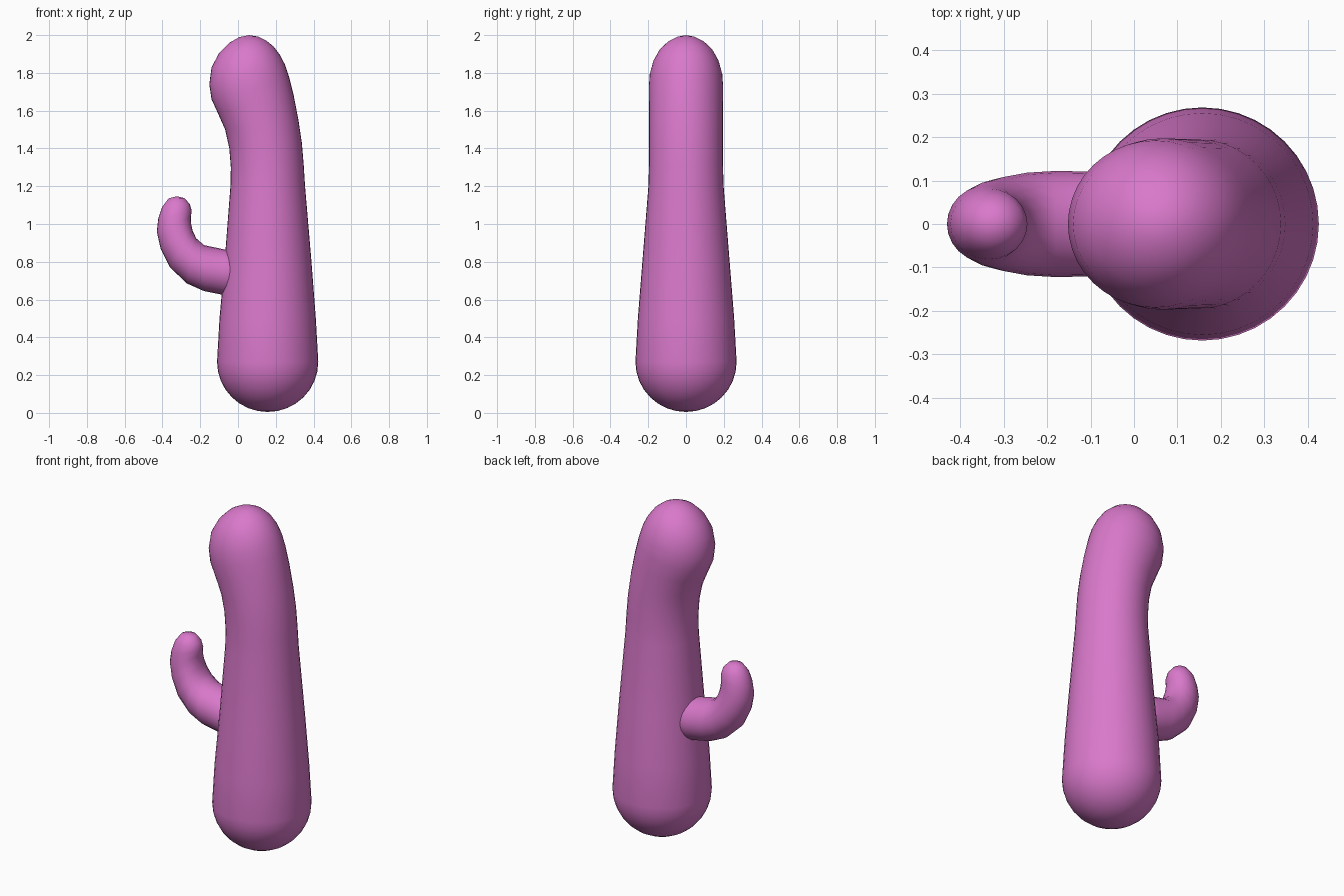
import bpy, bmesh, math
from mathutils import Vector

pink = bpy.data.materials.new("orchid pink")
pink.diffuse_color = (0.70, 0.19, 0.60, 1)


def loft(name, rings, start, end, segments):
    """Skin elliptical rings, each (x1, z1, x2, z2, half width in y), closed by end points."""
    bm = bmesh.new()
    loops = []
    for x1, z1, x2, z2, ry in rings:
        a, b = Vector((x1, 0, z1)), Vector((x2, 0, z2))
        mid, half = (a + b) / 2, (b - a) / 2
        loop = []
        for i in range(segments):
            t = 2 * math.pi * i / segments
            loop.append(bm.verts.new(mid + half * math.cos(t) + Vector((0, ry * math.sin(t), 0))))
        loops.append(loop)
    for lo, hi in zip(loops, loops[1:]):
        for i in range(segments):
            j = (i + 1) % segments
            bm.faces.new((lo[i], lo[j], hi[j], hi[i]))
    for loop, point in ((loops[0], start), (loops[-1], end)):
        pole = bm.verts.new((point[0], 0, point[1]))
        for i in range(segments):
            bm.faces.new((loop[i], loop[(i + 1) % segments], pole))
    bmesh.ops.recalc_face_normals(bm, faces=bm.faces)
    for f in bm.faces:
        f.smooth = True
    mesh = bpy.data.meshes.new(name)
    bm.to_mesh(mesh)
    bm.free()
    mesh.materials.append(pink)
    obj = bpy.data.objects.new(name, mesh)
    bpy.context.collection.objects.link(obj)
    return obj


# Main body: round base, tapering shaft, leaning rounded top
base_x, base_r = 0.157, 0.268
body = []
for k in range(1, 9):
    a = math.pi / 2 * k / 8
    r, z = base_r * math.sin(a), 0.27 - 0.265 * math.cos(a)
    body.append((base_x - r, z, base_x + r, z, r))
body += [
    (-0.098, 0.50, 0.412, 0.50, 0.255),
    (-0.071, 0.80, 0.389, 0.80, 0.231),
    (-0.040, 1.20, 0.355, 1.20, 0.199),
    (-0.038, 1.30, 0.348, 1.31, 0.196),
    (-0.046, 1.40, 0.338, 1.43, 0.195),
    (-0.068, 1.50, 0.320, 1.55, 0.195),
    (-0.108, 1.59, 0.295, 1.68, 0.196),
    (-0.140, 1.66, 0.270, 1.78, 0.197),
    (-0.152, 1.74, 0.248, 1.845, 0.192),
    (-0.140, 1.83, 0.222, 1.895, 0.173),
    (-0.100, 1.905, 0.188, 1.94, 0.140),
    (-0.045, 1.96, 0.148, 1.972, 0.095),
    (0.008, 1.99, 0.106, 1.992, 0.046),
]
loft("body", body, (base_x, 0.005), (0.06, 2.0), 40)

# Curved side arm, rooted inside the body
arm = [
    (0.05, 0.615, 0.05, 0.84, 0.115),
    (-0.08, 0.625, -0.07, 0.865, 0.120),
    (-0.18, 0.645, -0.180, 0.888, 0.122),
    (-0.27, 0.685, -0.222, 0.925, 0.118),
    (-0.36, 0.77, -0.240, 0.965, 0.108),
    (-0.41, 0.87, -0.248, 1.00, 0.098),
    (-0.43, 0.96, -0.250, 1.035, 0.088),
    (-0.422, 1.03, -0.245, 1.07, 0.081),
    (-0.402, 1.09, -0.255, 1.105, 0.068),
    (-0.368, 1.135, -0.283, 1.137, 0.040),
]
loft("side_arm", arm, (0.08, 0.73), (-0.325, 1.147), 24)
